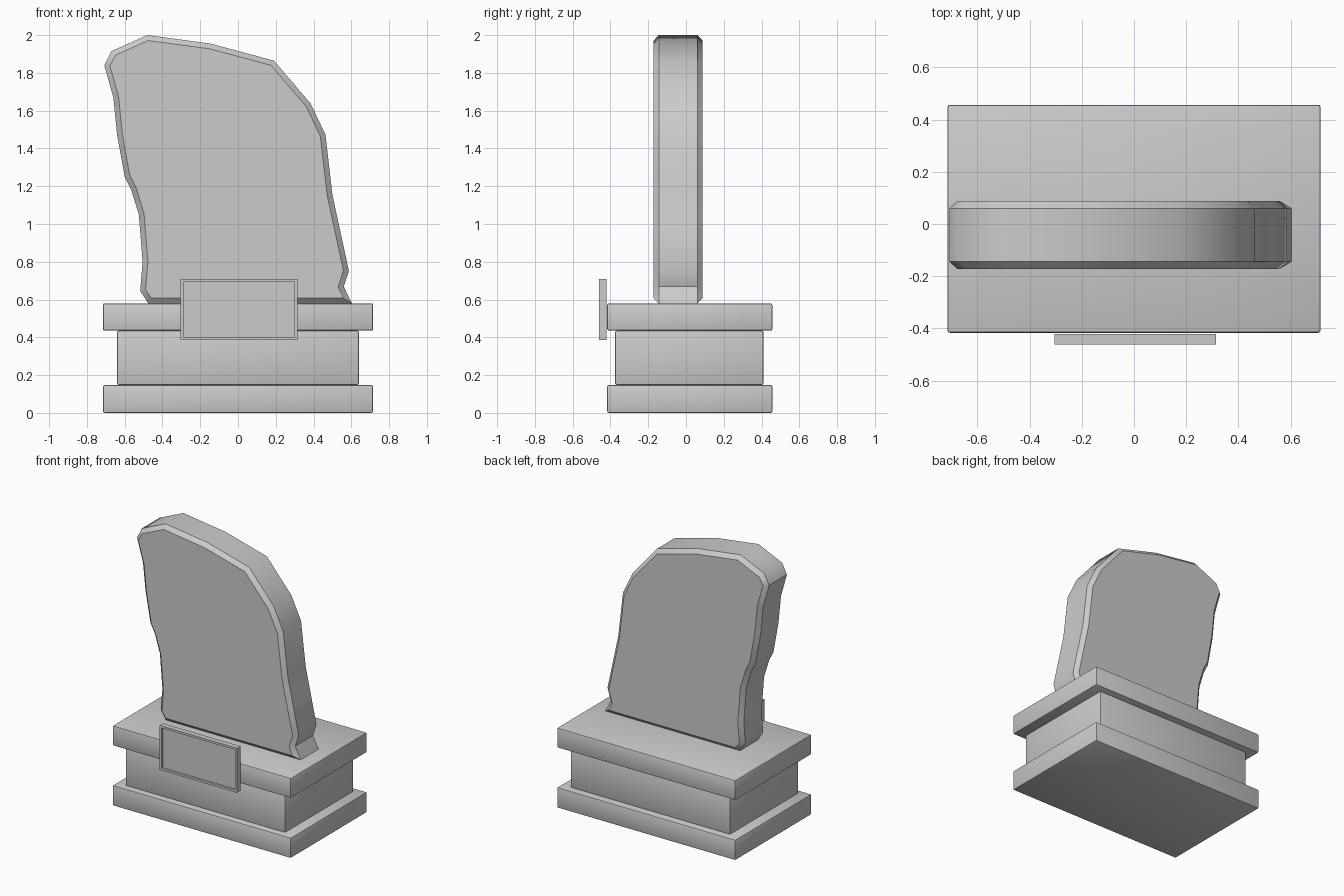
import bpy, bmesh
from mathutils import Vector

if "Cube" in bpy.data.objects:
    bpy.data.objects.remove(bpy.data.objects["Cube"])


def make_object(name, bm, angle=0.6):
    bmesh.ops.recalc_face_normals(bm, faces=bm.faces[:])
    mesh = bpy.data.meshes.new(name)
    bm.to_mesh(mesh)
    bm.free()
    ob = bpy.data.objects.new(name, mesh)
    bpy.context.collection.objects.link(ob)
    bpy.ops.object.select_all(action='DESELECT')
    ob.select_set(True)
    bpy.context.view_layer.objects.active = ob
    bpy.ops.object.shade_smooth_by_angle(angle=angle)
    return ob


def box_bmesh(x0, x1, y0, y1, z0, z1):
    bm = bmesh.new()
    bmesh.ops.create_cube(bm, size=1)
    bmesh.ops.scale(bm, vec=(x1 - x0, y1 - y0, z1 - z0), verts=bm.verts)
    bmesh.ops.translate(bm, vec=((x0 + x1) / 2, (y0 + y1) / 2, (z0 + z1) / 2), verts=bm.verts)
    return bm


# Stepped pedestal: two wide slabs with a narrower block between
for name, x, y0, y1, z0, z1 in (
    ("bottom_slab", 0.715, -0.417, 0.457, 0.0, 0.148),
    ("pedestal_block", 0.64, -0.375, 0.41, 0.148, 0.435),
    ("top_slab", 0.715, -0.417, 0.457, 0.435, 0.58),
):
    bm = box_bmesh(-x, x, y0, y1, z0, z1)
    bmesh.ops.bevel(bm, geom=bm.edges[:], offset=0.009, segments=2, profile=0.5, affect='EDGES')
    make_object(name, bm)

# Rough standing stone: extruded outline with chamfered front and back rims
outline = [
    (-0.475, 0.58), (-0.518, 0.645), (-0.505, 0.80), (-0.525, 1.05), (-0.565, 1.18),
    (-0.60, 1.25), (-0.64, 1.47), (-0.66, 1.67), (-0.708, 1.84), (-0.67, 1.915),
    (-0.48, 2.0), (-0.145, 1.955), (0.19, 1.865), (0.385, 1.637), (0.463, 1.473),
    (0.50, 1.155), (0.517, 1.075), (0.543, 0.955), (0.587, 0.752), (0.56, 0.668),
    (0.603, 0.58),
]
bm = bmesh.new()
front = bm.faces.new([bm.verts.new((x, -0.172, z)) for x, z in outline])
ext = bmesh.ops.extrude_face_region(bm, geom=[front], use_keep_orig=True)
bmesh.ops.translate(bm, vec=(0, 0.26, 0),
                    verts=[v for v in ext["geom"] if isinstance(v, bmesh.types.BMVert)])
bmesh.ops.recalc_face_normals(bm, faces=bm.faces[:])
rims = [e for e in bm.edges if abs(e.verts[0].co.y - e.verts[1].co.y) < 0.01]
bmesh.ops.bevel(bm, geom=rims, offset=0.028, segments=1, affect='EDGES')
make_object("standing_stone", bm, 0.7)

# Plaque with a shallow recessed panel on its front
bm = box_bmesh(-0.305, 0.315, -0.461, -0.422, 0.385, 0.708)
bm.normal_update()
face = next(f for f in bm.faces if f.normal.y < -0.9)
bmesh.ops.inset_region(bm, faces=[face], thickness=0.022)
inner = bmesh.ops.extrude_discrete_faces(bm, faces=[face])["faces"]
bmesh.ops.translate(bm, vec=Vector((0, 0.015, 0)), verts=inner[0].verts[:])
make_object("plaque", bm)
